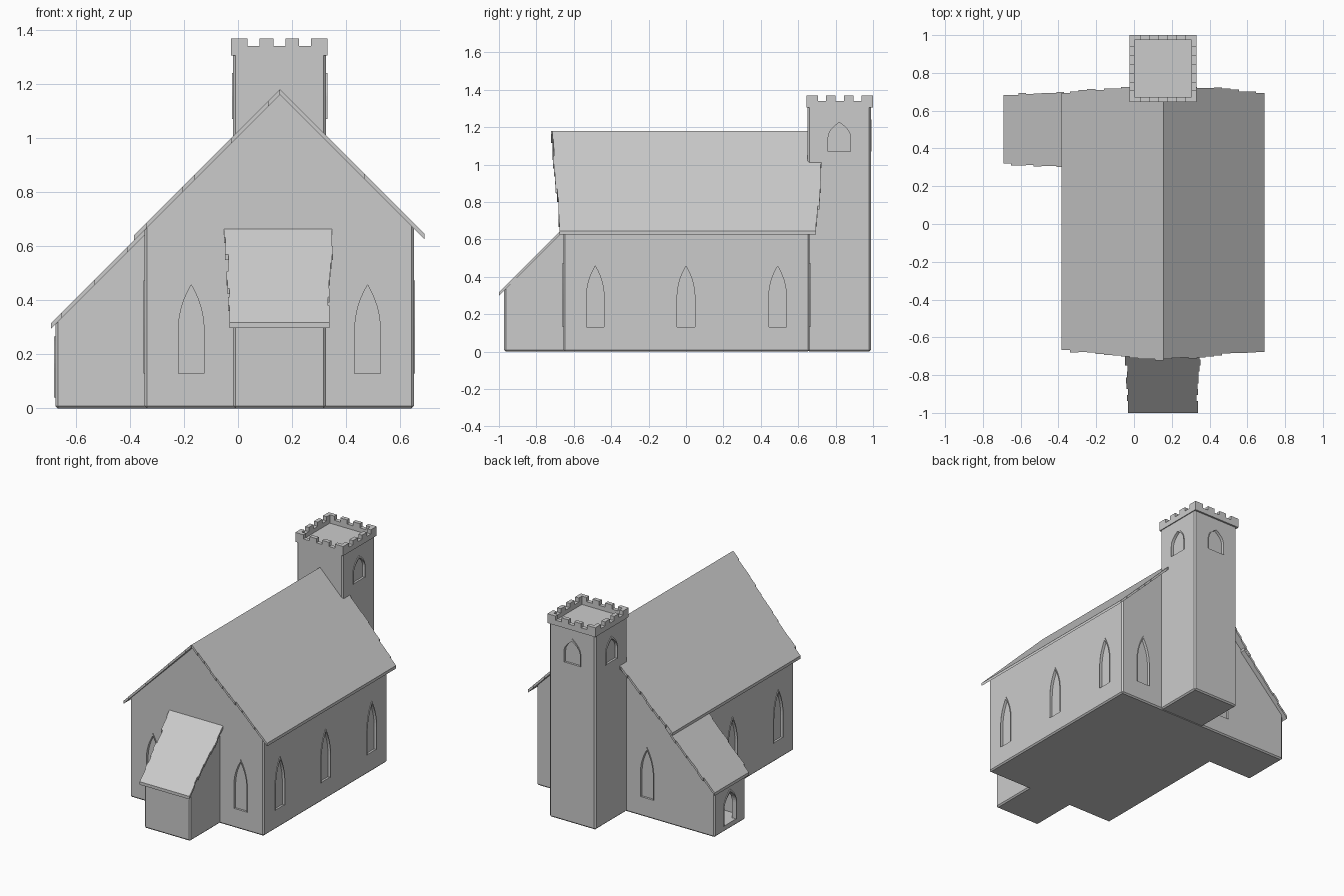
import bpy, bmesh, random
from mathutils import Vector as V

random.seed(4)
if "Cube" in bpy.data.objects:
    bpy.data.objects.remove(bpy.data.objects["Cube"])

stone = bpy.data.materials.new("grey stone")
stone.use_nodes = True
GREY = (0.6, 0.6, 0.6, 1)
stone.diffuse_color = GREY
stone.node_tree.nodes["Principled BSDF"].inputs["Base Color"].default_value = GREY

X, Y, Z = V((1, 0, 0)), V((0, 1, 0)), V((0, 0, 1))
MID = 0.153  # centre line of nave, tower and chancel


def finish(name, bm):
    bmesh.ops.recalc_face_normals(bm, faces=bm.faces)
    mesh = bpy.data.meshes.new(name)
    bm.to_mesh(mesh)
    bm.free()
    mesh.materials.append(stone)
    obj = bpy.data.objects.new(name, mesh)
    bpy.context.collection.objects.link(obj)
    return obj


def extrude(bm, faces, vec):
    new = bmesh.ops.extrude_face_region(bm, geom=faces)["geom"]
    bmesh.ops.translate(bm, vec=vec, verts=[g for g in new if isinstance(g, bmesh.types.BMVert)])


def add_prism(bm, points, vec):
    extrude(bm, [bm.faces.new([bm.verts.new(p) for p in points])], vec)


def prism(name, points, vec, bevel=0):
    bm = bmesh.new()
    add_prism(bm, points, vec)
    if bevel:
        # soften wall corners and the foot of the walls
        edges = []
        for e in bm.edges:
            a, b = (v.co for v in e.verts)
            if (a - b).xy.length < 1e-5 or max(a.z, b.z) < 1e-5:
                edges.append(e)
        bmesh.ops.recalc_face_normals(bm, faces=bm.faces)
        bmesh.ops.bevel(bm, geom=edges, offset=bevel, segments=1, affect='EDGES')
    return finish(name, bm)


def add_box(bm, x0, x1, y0, y1, z0, z1):
    add_prism(bm, [(x0, y0, z0), (x1, y0, z0), (x1, y1, z0), (x0, y1, z0)], Z * (z1 - z0))


def box(name, *size):
    bm = bmesh.new()
    add_box(bm, *size)
    return finish(name, bm)


def combine(obj, other, op):
    mod = obj.modifiers.new(op.lower(), 'BOOLEAN')
    mod.operation, mod.solver, mod.object = op, 'EXACT', other
    bpy.context.view_layer.objects.active = obj
    bpy.ops.object.modifier_apply(modifier=mod.name)
    bpy.data.objects.remove(other)


# Walls: nave, side porch, chancel and tower merged in one shell
walls = prism("church_walls", [(x, -0.655, z) for x, z in
              [(-0.345, 0), (0.65, 0), (0.65, 0.665), (MID, 1.165), (-0.345, 0.665)]],
              Y * 1.315, 0.009)
porch = prism("porch", [(x, 0.335, z) for x, z in
              [(-0.675, 0), (-0.2, 0), (-0.2, 0.79), (-0.675, 0.315)]], Y * 0.325, 0.009)
chancel = prism("chancel", [(-0.018, y, z) for y, z in
                [(-0.972, 0), (-0.6, 0), (-0.6, 0.7), (-0.972, 0.328)]], X * 0.343, 0.009)
tower = prism("tower", [(-0.018, 0.65, 0), (0.325, 0.65, 0), (0.325, 0.988, 0), (-0.018, 0.988, 0)],
              Z * 1.312, 0.009)
for part in (porch, chancel, tower):
    combine(walls, part, 'UNION')

# Hollow porch interior
room = prism("porch_room", [(x, 0.37, z) for x, z in
             [(-0.645, 0.04), (-0.36, 0.04), (-0.36, 0.58), (-0.645, 0.3)]], Y * 0.26)
combine(walls, room, 'DIFFERENCE')


def arch(width, base, spring, top, steps=7):
    # right jamb, over the pointed head, down the left jamb
    half = [(width / 2, base)]
    for i in range(steps + 1):
        u = i / steps
        half.append((width / 2 * (1 - u ** 2.2), spring + (top - spring) * u))
    return half + [(-x, z) for x, z in reversed(half[:-1])]


cuts = bmesh.new()


def opening(name, centre, normal, width, base, spring, top, depth=0.014):
    across = Z.cross(normal)

    def place(points):
        return [centre + across * a + Z * b for a, b in points]

    inner = place(arch(width, base, spring, top))
    outer = place(arch(width + 0.006, base, spring, top + 0.016))
    add_prism(cuts, [p + normal * 0.02 for p in inner], normal * -(depth + 0.02))
    # raised surround
    bm = bmesh.new()
    a = [bm.verts.new(p - normal * 0.003) for p in inner]
    b = [bm.verts.new(p - normal * 0.003) for p in outer]
    faces = [bm.faces.new((a[i], b[i], b[i + 1], a[i + 1])) for i in range(len(a) - 1)]
    extrude(bm, faces, normal * 0.008)
    finish(name, bm)


LANCET = (0.095, 0.13, 0.28, 0.457)
BELFRY = (0.12, 1.07, 1.14, 1.225)
for y in (-0.485, 0, 0.49):
    opening("left_window_frame", V((0.65, y, 0)), X, *LANCET)
    if y < 0.3:
        opening("right_window_frame", V((-0.345, y, 0)), -X, *LANCET)
for x in (-0.173, 0.479):
    opening("front_window_frame", V((x, -0.655, 0)), -Y, *LANCET)
    opening("back_window_frame", V((x, 0.66, 0)), Y, *LANCET)
opening("belfry_frame_left", V((0.325, 0.82, 0)), X, *BELFRY)
opening("belfry_frame_right", V((-0.018, 0.82, 0)), -X, *BELFRY)
opening("belfry_frame_back", V((MID, 0.988, 0)), Y, *BELFRY)
opening("porch_door_frame", V((-0.675, 0.498, 0)), -X, 0.13, 0.04, 0.15, 0.25, 0.045)
combine(walls, finish("opening_cutter", cuts), 'DIFFERENCE')


# Roof slabs with ragged tile courses along both ends
def roof(name, top, slope, along, half_top, half_low, courses):
    def side(sign):
        points = []
        for i in range(courses):
            t = (i + 0.5) / courses
            half = half_top + (half_low - half_top) * t + random.uniform(-0.006, 0.006)
            for s in (i / courses, (i + 1) / courses):
                points.append(top + slope * s + along * sign * half)
        return points
    prism(name, side(1) + side(-1)[::-1], Z * -0.02)


ridge = V((MID + 0.002, 0.012, 1.18))
roof("nave_roof_left", ridge, (X - Z) * 0.535, Y, 0.732, 0.683, 12)
roof("nave_roof_right", ridge, (-X - Z) * 0.54, Y, 0.732, 0.683, 12)
roof("porch_roof", V((-0.33, 0.5, 0.677)), (-X - Z) * 0.362, Y, 0.2, 0.184, 9)
roof("chancel_roof", V((MID, -0.655, 0.663)), (-Y - Z) * 0.345, X, 0.2, 0.18, 11)

# Battlements: a square ring notched three times per side
parapet = box("tower_battlements", -0.025, 0.331, 0.645, 1.0, 1.305, 1.368)
combine(parapet, box("ring_cutter", 0.002, 0.304, 0.672, 0.973, 1.2, 1.5), 'DIFFERENCE')
for step in (-1, 0, 1):
    cx, cy = MID + step * 0.095, 0.8225 + step * 0.095
    for size in ((cx - 0.022, cx + 0.022, 0.5, 1.1), (-0.2, 0.5, cy - 0.022, cy + 0.022)):
        combine(parapet, box("notch_cutter", *size, 1.34, 1.5), 'DIFFERENCE')
